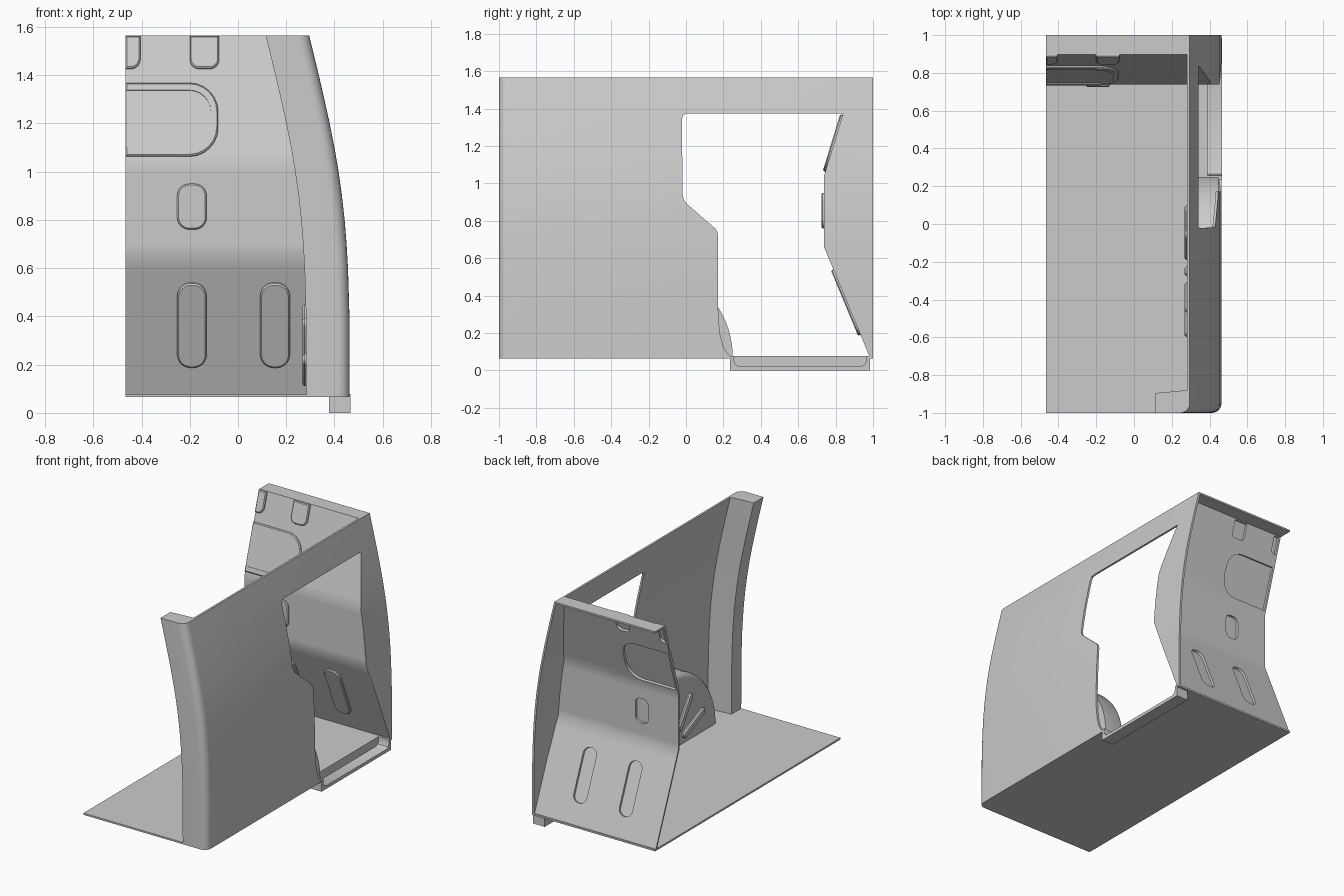
import bpy, bmesh
from math import sin, cos, pi, radians, hypot

if "Cube" in bpy.data.objects:
    bpy.data.objects.remove(bpy.data.objects["Cube"])

SIDE = [(.065, .463), (.4, .462), (.6, .456), (.7, .45), (.8, .442), (.9, .431), (1.0, .417), (1.1, .4),
        (1.2, .38), (1.3, .358), (1.4, .335), (1.565, .295)]              # z, outer x
BACK = [(.065, .985), (.66, .738), (1.04, .738), (1.565, .898)]           # z, front y of rear wall


def lerp(table, z):
    for (a, u), (b, v) in zip(table, table[1:]):
        if z <= b:
            break
    return u + (v - u) * (z - a) / (b - a)


def solid(name, lofts):
    """One mesh from several lofts; each loft is a list of equal-sized point rings."""
    bm = bmesh.new()
    for rings in lofts:
        vs = [[bm.verts.new(p) for p in ring] for ring in rings]
        n = len(vs[0])
        for a, b in zip(vs, vs[1:]):
            for i in range(n):
                j = (i + 1) % n
                bm.faces.new((a[i], a[j], b[j], b[i]))
        bm.faces.new(vs[0][::-1])
        bm.faces.new(vs[-1])
    bmesh.ops.recalc_face_normals(bm, faces=bm.faces)
    me = bpy.data.meshes.new(name)
    bm.to_mesh(me)
    bm.free()
    ob = bpy.data.objects.new(name, me)
    bpy.context.collection.objects.link(ob)
    return ob


def boolean(ob, tool, op):
    tool.hide_render = True
    m = ob.modifiers.new(op, 'BOOLEAN')
    m.operation, m.object, m.solver = op, tool, 'EXACT'
    bpy.context.view_layer.objects.active = ob
    bpy.ops.object.modifier_apply(modifier=m.name)
    bpy.data.objects.remove(tool)


def smooth(ob, angle=30):
    bpy.ops.object.select_all(action='DESELECT')
    ob.select_set(True)
    bpy.context.view_layer.objects.active = ob
    bpy.ops.object.shade_smooth_by_angle(angle=radians(angle))


def rrect(x0, x1, z0, z1, r, round_corners=(1, 1, 1, 1)):
    """Rounded rectangle, corners from top right anticlockwise."""
    pts = []
    for k, (x, z, sx, sz) in enumerate([(x1, z1, -1, -1), (x0, z1, 1, -1), (x0, z0, 1, 1), (x1, z0, -1, 1)]):
        if not round_corners[k]:
            pts.append((x, z))
            continue
        for i in range(7):
            a = (k + i / 6) * pi / 2
            pts.append((x + sx * r + r * cos(a), z + sz * r + r * sin(a)))
    return pts


def on_wall(pts, d):
    """Place (x, z) points on the rear wall, d in front of its face."""
    zm = sum(p[1] for p in pts) / len(pts)
    k = 0 if zm < .66 else 1 if zm < 1.04 else 2
    (za, ya), (zb, yb) = BACK[k:k + 2]
    dy, dz = yb - ya, zb - za
    l = hypot(dy, dz)
    return [(x, ya + dy * (z - za) / dz - dz / l * d, z + dy / l * d) for x, z in pts]


# side panel with rounded front corner and solid front post
def panel_ring(z, x):
    arc = [(x - .05 + .05 * cos(a), -.95 - .05 * sin(a), z) for a in [i * pi / 12 for i in range(7)]]
    return [(x, 1, z)] + arc + [(x - .18, -1, z), (x - .18, -.895, z), (x - .014, -.88, z), (x - .014, 1, z)]


side_panel = solid("side_panel", [[panel_ring(z, x) for z, x in SIDE]])

# door opening follows the rear wall at its back edge
opening = [(-.022, 1.345), (-.015, 1.366), (.005, 1.374), (lerp(BACK, 1.374), 1.374), (.738, 1.04), (.738, .66),
           (.985, .065), (.985, 0), (.25, 0), (.25, .068), (.225, .085), (.2, .125), (.183, .19), (.174, .27), (.172, .33),
           (.172, .72), (.167, .742), (.155, .76), (0, .895), (-.012, .913), (-.018, .94)]
boolean(side_panel, solid("door_cutter", [[[(x, y, z) for y, z in opening] for x in (.2, .6)]]), 'DIFFERENCE')
smooth(side_panel)

# floor, notched for the step
outline = [(-.467, -1), (.413, -1), (.44, -.99), (.455, -.975), (.462, -.95), (.462, .25), (.388, .25), (.388, .97),
           (.462, .97), (.462, 1), (-.467, 1)]
solid("floor", [[[(x, y, z) for x, y in outline] for z in (.065, .077)]])

# step tray below the door
c = .03
inner = [(.256, .078), (.256, .022 + c), (.265, .031), (.256 + c, .022), (.964 - c, .022), (.955, .031),
         (.964, .022 + c), (.964, .078)]
tray = [(.236, .078)] + inner + [(.984, .078), (.984, 0), (.236, 0)]
smooth(solid("door_step", [[[(x, y, z) for y, z in tray] for x in (.388, .466)]]))
solid("step_back", [[[(x, y, z) for y, z in [(.236, 0), (.984, 0), (.984, .078), (.236, .078)]] for x in (.378, .388)]])

# rear wall, bent in three planes and trimmed to the side panel
rows = sorted({z for z, _ in SIDE} | {z for z, _ in BACK})
rear_wall = solid("rear_wall", [[[(-.467, lerp(BACK, z), z), (lerp(SIDE, z) - .006, lerp(BACK, z), z),
                                  (lerp(SIDE, z) - .006, lerp(BACK, z) + .012, z), (-.467, lerp(BACK, z) + .012, z)]
                                 for z in rows]])

# pressed reliefs: raised in front, hollow behind
ALL, RIGHT, BOTTOM, LOW_RIGHT = (1, 1, 1, 1), (1, 0, 0, 1), (0, 0, 1, 1), (0, 0, 0, 1)
reliefs = [(-.252, -.13, .19, .54, .055, ALL), (.092, .215, .19, .54, .055, ALL),
           (-.252, -.13, .76, .95, .05, ALL), (-.466, -.082, 1.062, 1.366, .12, RIGHT),
           (-.2, -.078, 1.425, 1.561, .04, BOTTOM), (-.466, -.405, 1.425, 1.561, .04, LOW_RIGHT)]


def shape(f, i):
    x0, x1, z0, z1, r, corners = f
    return rrect(x0 + i, x1 - i, z0 + i, z1 - i, r - i, corners)


pads = [[on_wall(shape(f, i), d) for i, d in ((0, -.006), (0, .008), (.006, .014))] for f in reliefs]
hollows = [[on_wall(shape(f, .012), d) for d in (-.03, .005)] for f in reliefs]
boolean(rear_wall, solid("relief_pads", pads), 'UNION')
boolean(rear_wall, solid("relief_hollows", hollows), 'DIFFERENCE')
window = rrect(-.48, -.112, 1.096, 1.334, .09, RIGHT)
boolean(rear_wall, solid("panel_recess", [[on_wall(window, d) for d in (.009, .04)]]), 'DIFFERENCE')
smooth(rear_wall, 25)

# roof flange behind the wall
flange = [(-.467, .9), (.288, .9), (.288, 1), (-.467, 1)]
solid("roof_flange", [[[(x, y, z) for x, y in flange] for z in (1.553, 1.565)]])


# wheel housing: half drum with a rounded inner edge and radial ribs
def half_disc(x, r):
    return [(x, -.25 + r * cos(i * pi / 40), .07 + r * sin(i * pi / 40)) for i in range(41)]


smooth(solid("wheel_housing", [[half_disc(x, r) for x, r in
                                ((.447, .5), (.32, .5), (.303, .495), (.291, .484), (.285, .468))]]))
ribs = []
for deg in (25, 57, 90, 123, 155):
    a = radians(deg)
    ribs.append([[(x, -.25 + u * cos(a) - v * sin(a), .07 + u * sin(a) + v * cos(a))
                  for u, v in rrect(.13 + i, .38 - i, -.024 + i, .024 - i, .022 - i)]
                 for x, i in ((.29, 0), (.276, 0), (.268, .008))])
smooth(solid("housing_ribs", ribs))
